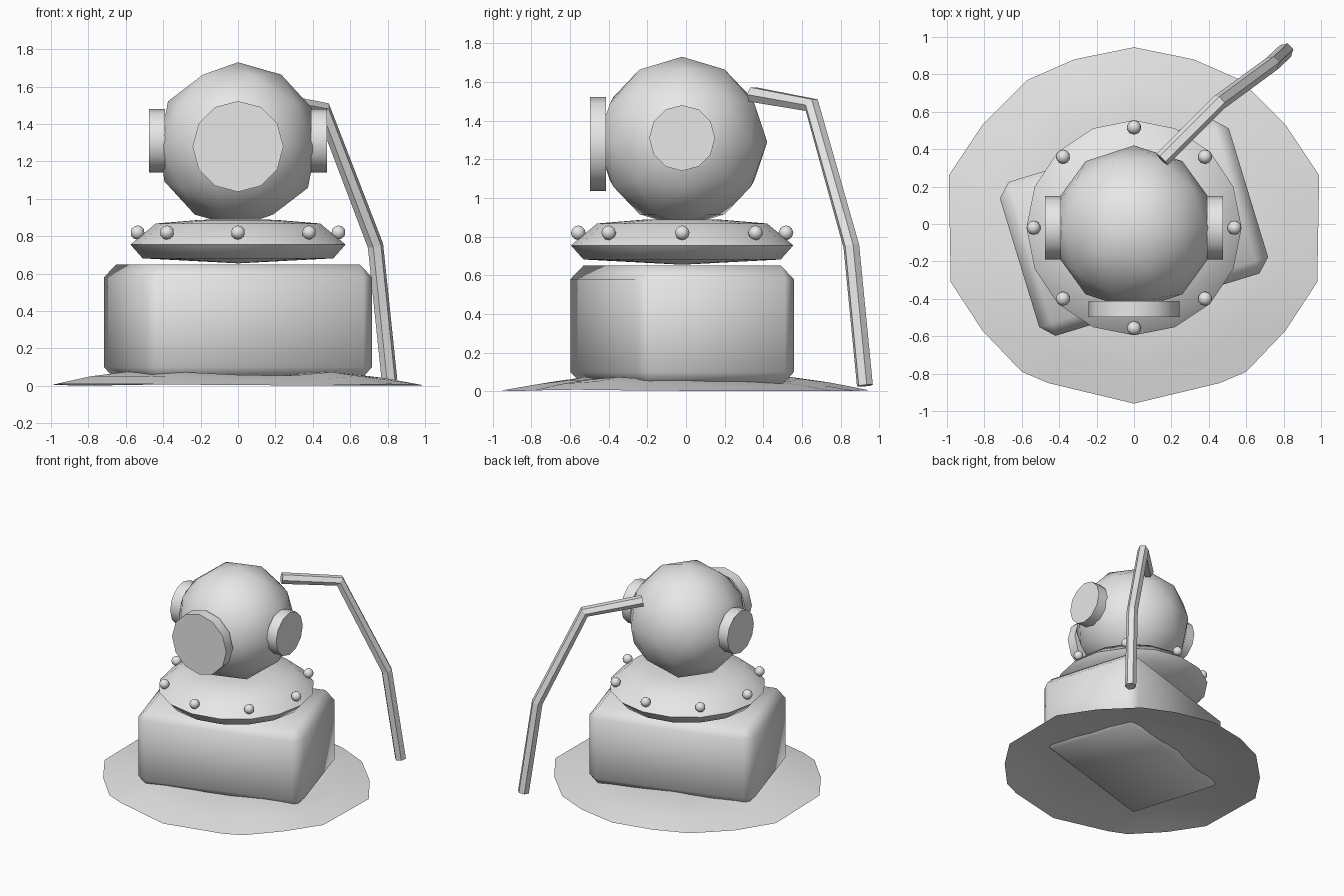
import bpy, bmesh
from math import radians, sin, cos, pi
from mathutils import Matrix, Vector

default_cube = bpy.data.objects.get("Cube")
if default_cube:
    bpy.data.objects.remove(default_cube, do_unlink=True)

GREY = (0.8, 0.8, 0.8, 1)
grey = bpy.data.materials.new("plain_grey")
grey.use_nodes = True
grey.diffuse_color = GREY
for node in grey.node_tree.nodes:
    if node.type == "BSDF_PRINCIPLED":
        node.inputs["Base Color"].default_value = GREY

AXIS_Y = -0.02  # the suit stands slightly forward of centre


def finish(name, bm, location=(0, 0, 0), smooth=True):
    """Turn a bmesh into a named object with the shared material."""
    mesh = bpy.data.meshes.new(name)
    bm.to_mesh(mesh)
    bm.free()
    obj = bpy.data.objects.new(name, mesh)
    bpy.context.collection.objects.link(obj)
    obj.location = location
    mesh.materials.append(grey)
    if smooth:
        bpy.ops.object.select_all(action="DESELECT")
        obj.select_set(True)
        bpy.context.view_layer.objects.active = obj
        bpy.ops.object.shade_smooth_by_angle(angle=radians(60))
    return obj


def ball(name, radius, location):
    bm = bmesh.new()
    bmesh.ops.create_icosphere(bm, subdivisions=2, radius=radius)
    return finish(name, bm, location)


def porthole(name, radius, depth, location, axis):
    bm = bmesh.new()
    bmesh.ops.create_cone(bm, cap_ends=True, segments=12, radius1=radius,
                          radius2=radius, depth=depth,
                          matrix=Matrix.Rotation(pi / 2, 4, axis))
    return finish(name, bm, location)


def skin(bm, rings, first=None, last=None):
    """Bridge closed rings of points, with optional centre points at the ends."""
    loops = [[bm.verts.new(p) for p in ring] for ring in rings]
    n = len(loops[0])
    for a, b in zip(loops, loops[1:]):
        for i in range(n):
            j = (i + 1) % n
            bm.faces.new((a[i], a[j], b[j], b[i]))
    for loop, tip in ((loops[0], first), (loops[-1], last)):
        if tip:
            centre = bm.verts.new(tip)
            for i in range(n):
                bm.faces.new((loop[i], loop[(i + 1) % n], centre))
    bmesh.ops.recalc_face_normals(bm, faces=bm.faces)


# Ground: an irregular, gently rolling mound, open underneath
half = [(0.32, 0.88), (0.57, 0.77), (0.81, 0.53), (0.99, 0.26),
        (0.98, -0.31), (0.81, -0.57), (0.6, -0.79), (0.46, -0.85)]
rim = [(0, 0.945)] + half + [(0, -0.96)] + [(-x, y) for x, y in reversed(half)]
mound = [(1, 0.005), (0.8, 0.04), (0.62, 0.062), (0.3, 0.055)]
rings = []
for scale, height in mound:
    wave = 0.004 if scale == 1 else 0.012
    rings.append([(x * scale, y * scale, height + wave * sin(4 * x + 3 * y))
                  for x, y in rim])
bm = bmesh.new()
skin(bm, rings, last=(0, 0, 0.05))
bmesh.ops.recalc_face_normals(bm, faces=bm.faces)
if sum(f.normal.z for f in bm.faces) < 0:
    bmesh.ops.reverse_faces(bm, faces=bm.faces)
finish("ground", bm)

# Crate: turned, chamfered block sunk into the ground
bm = bmesh.new()
bmesh.ops.create_cube(bm, size=1, matrix=Matrix.Diagonal((1.28, 0.86, 0.62, 1)))
bmesh.ops.bevel(bm, geom=bm.edges[:], offset=0.07, segments=1, affect="EDGES",
                profile=0.5)
crate = finish("crate", bm, (0, AXIS_Y, 0.34))
crate.rotation_euler.z = radians(17)

# Collar: a wide sixteen-sided plate with a sharp rim
profile = [(0.51, 0.682), (0.575, 0.755), (0.44, 0.868), (0.2, 0.888)]
rings = [[(r * cos(i * pi / 8), r * sin(i * pi / 8), z) for i in range(16)]
         for r, z in profile]
bm = bmesh.new()
skin(bm, rings, first=(0, 0, 0.655), last=(0, 0, 0.89))
finish("collar", bm, (0, AXIS_Y, 0))

# Bolts around the collar
for i in range(8):
    a = i * pi / 4
    ball(f"collar_bolt_{i + 1}", 0.038,
         (0.537 * cos(a), AXIS_Y + 0.537 * sin(a), 0.82))

# Helmet and its three portholes
ball("helmet", 0.44, (0, AXIS_Y, 1.29))
porthole("front_porthole", 0.243, 0.085, (0, -0.455, 1.28), "X")
for side, name in ((1, "left_porthole"), (-1, "right_porthole")):
    porthole(name, 0.17, 0.085, (side * 0.433, AXIS_Y, 1.31), "Y")

# Air hose: a six-sided tube bending down behind the helmet
path = [(0.15, 0.345, 1.535), (0.455, 0.65, 1.48),
        (0.735, 0.855, 0.75), (0.81, 0.925, 0.03)]
curve = bpy.data.curves.new("air_hose", "CURVE")
curve.dimensions = "3D"
curve.bevel_depth = 0.043
curve.bevel_resolution = 1
curve.use_fill_caps = True
spline = curve.splines.new("POLY")
spline.points.add(len(path) - 1)
for point, co in zip(spline.points, path):
    point.co = (*co, 1)
spline.use_smooth = False
curve.materials.append(grey)
hose = bpy.data.objects.new("air_hose", curve)
bpy.context.collection.objects.link(hose)
bpy.ops.object.select_all(action="DESELECT")
hose.select_set(True)
bpy.context.view_layer.objects.active = hose
bpy.ops.object.convert(target="MESH")
